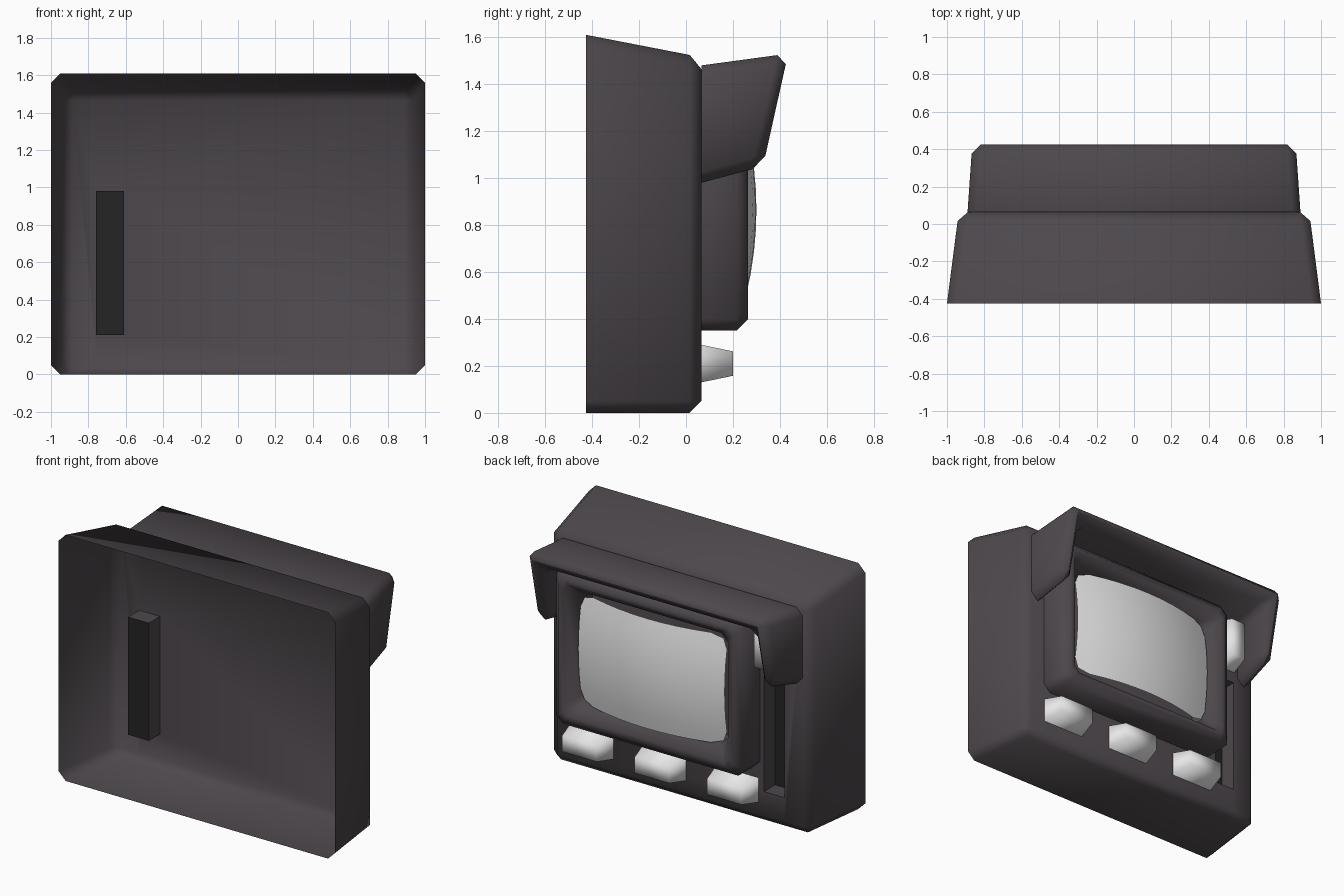
import bpy, bmesh, math
from mathutils import Vector

if "Cube" in bpy.data.objects:
    bpy.data.objects.remove(bpy.data.objects["Cube"])


def material(name, rgb):
    m = bpy.data.materials.new(name)
    m.diffuse_color = (*rgb, 1)
    m.use_nodes = True
    m.node_tree.nodes["Principled BSDF"].inputs["Base Color"].default_value = m.diffuse_color
    return m


CASE = material("charcoal plastic", (0.075, 0.064, 0.072))
BLACK = material("slot black", (0.018, 0.018, 0.018))
LIGHT = material("pale grey", (0.8, 0.8, 0.8))


def finish(bm, name, mats, angle=50, recalc=True):
    if recalc:
        bmesh.ops.recalc_face_normals(bm, faces=bm.faces)
    me = bpy.data.meshes.new(name)
    bm.to_mesh(me)
    bm.free()
    for m in mats:
        me.materials.append(m)
    ob = bpy.data.objects.new(name, me)
    bpy.context.collection.objects.link(ob)
    bpy.ops.object.select_all(action='DESELECT')
    ob.select_set(True)
    bpy.context.view_layer.objects.active = ob
    bpy.ops.object.shade_smooth_by_angle(angle=math.radians(angle))
    return ob


def loft(loops, cap_start=False, cap_end=False):
    """Skin closed loops of points in order."""
    bm = bmesh.new()
    rows = [[bm.verts.new(p) for p in lp] for lp in loops]
    n = len(rows[0])
    for a, b in zip(rows, rows[1:]):
        for i in range(n):
            j = (i + 1) % n
            bm.faces.new((a[i], a[j], b[j], b[i]))
    if cap_start:
        bm.faces.new(rows[0][::-1])
    if cap_end:
        bm.faces.new(rows[-1])
    return bm


def rect(x0, x1, z0, z1, y, c=0.0):
    """Rectangle facing y, with corners chamfered by c."""
    if not c:
        return [(x0, y, z0), (x0, y, z1), (x1, y, z1), (x1, y, z0)]
    return [(x0, y, z0 + c), (x0, y, z1 - c), (x0 + c, y, z1), (x1 - c, y, z1),
            (x1, y, z1 - c), (x1, y, z0 + c), (x1 - c, y, z0), (x0 + c, y, z0)]


Y0, YF = -0.425, 0.065      # open rear rim and panel plane

# Case: tapered open shell with chamfered edges
bm = loft([rect(-1, 1, 0, 1.61, Y0), rect(-0.937, 0.937, 0, 1.515, YF)], cap_end=True)
bmesh.ops.recalc_face_normals(bm, faces=bm.faces)
if sum(f.normal.y * f.calc_area() for f in bm.faces) < 0:
    bmesh.ops.reverse_faces(bm, faces=bm.faces)
bmesh.ops.bevel(bm, geom=[e for e in bm.edges if not e.is_boundary],
                offset=0.05, segments=1, affect='EDGES')

# Recessed slot: cut a rectangle in the panel and push it inward
S = (-0.76, -0.61, 0.21, 0.98)
for co, no in (((S[0], 0, 0), (1, 0, 0)), ((S[1], 0, 0), (1, 0, 0)),
               ((0, 0, S[2]), (0, 0, 1)), ((0, 0, S[3]), (0, 0, 1))):
    mid = Vector(((S[0] + S[1]) / 2, YF, (S[2] + S[3]) / 2))
    panel = [f for f in bm.faces if f.normal.y > 0.99
             and min(v.co.x for v in f.verts) < mid.x < max(v.co.x for v in f.verts)
             and min(v.co.z for v in f.verts) < mid.z < max(v.co.z for v in f.verts)]
    geom = panel + list({e for f in panel for e in f.edges}) + list({v for f in panel for v in f.verts})
    bmesh.ops.bisect_plane(bm, geom=geom, plane_co=co, plane_no=no)
hole = [f for f in bm.faces if (f.calc_center_median() - mid).length < 0.01]
ext = bmesh.ops.extrude_face_region(bm, geom=hole)
bmesh.ops.delete(bm, geom=[f for f in hole if f.is_valid], context='FACES_ONLY')
bmesh.ops.translate(bm, vec=(0, -0.115, 0),
                    verts=[v for v in ext["geom"] if isinstance(v, bmesh.types.BMVert)])
for f in ext["geom"]:
    if isinstance(f, bmesh.types.BMFace):
        f.material_index = 1
finish(bm, "case", [CASE, BLACK], recalc=False)

# Visor: hood with two side cheeks, lofted from the panel to a slanted front
def hood(x, top, bottom):
    (yt, zt), (yb, zb) = top, bottom
    t = 0.1
    k = t / (zt - zb)
    yi, zi = yt + (yb - yt) * k, zt - t
    return [(-x, yb, zb), (-x, yt, zt), (x, yt, zt), (x, yb, zb),
            (x - t, yb, zb), (x - t, yi, zi), (t - x, yi, zi), (t - x, yb, zb)]


bm = loft([hood(0.89, (YF, 1.48), (YF, 0.98)), hood(0.865, (0.435, 1.53), (0.328, 1.05))],
          cap_end=True)
bmesh.ops.recalc_face_normals(bm, faces=bm.faces)
bmesh.ops.bevel(bm, geom=[e for e in bm.edges if not e.is_boundary],
                offset=0.046, segments=1, affect='EDGES', clamp_overlap=True)
finish(bm, "visor", [CASE])

# Screen surround: chamfered ring with an inward slope
X0, X1, Z0, Z1 = -0.58, 0.79, 0.35, 1.38
ring = [(0, YF, 0.05), (0, 0.215, 0.05), (0.05, 0.265, 0.04),
        (0.085, 0.265, 0.04), (0.155, 0.17, 0.05), (0.16, YF, 0.05)]
bm = loft([rect(X0 + m, X1 - m, Z0 + m, Z1 - m, y, c) for m, y, c in ring])
finish(bm, "screen_surround", [CASE])

# Bulged screen
bm = bmesh.new()
bmesh.ops.create_grid(bm, x_segments=10, y_segments=8, size=1)
cx, cz, hw, hh = (X0 + X1) / 2, (Z0 + Z1) / 2, 0.53, 0.36
for v in bm.verts:
    u, w = v.co.x, v.co.y
    if abs(u) > 0.99 and abs(w) > 0.99:
        u, w = u * 0.95, w * 0.93
    dx, dz = u * hw, w * hh
    v.co = (cx + dx, 0.3 - 0.33 * (dx * dx + dz * dz), cz + dz)
bm.normal_update()
for f in list(bm.faces):
    if f.normal.y < 0:
        f.normal_flip()
finish(bm, "screen", [LIGHT], recalc=False)

# Buttons: tapered smooth blocks, three below and one beside the screen
buttons = [("lower_button", x, x + 0.305, 0.13, 0.29) for x in (-0.57, -0.045, 0.48)]
buttons.append(("upper_button", -0.765, -0.605, 1.055, 1.365))
for name, x0, x1, z0, z1 in buttons:
    d = 0.028
    bm = loft([rect(x0, x1, z0, z1, YF), rect(x0 + d, x1 - d, z0 + d, z1 - d, 0.2)],
              cap_end=True)
    finish(bm, name, [LIGHT], angle=100)
